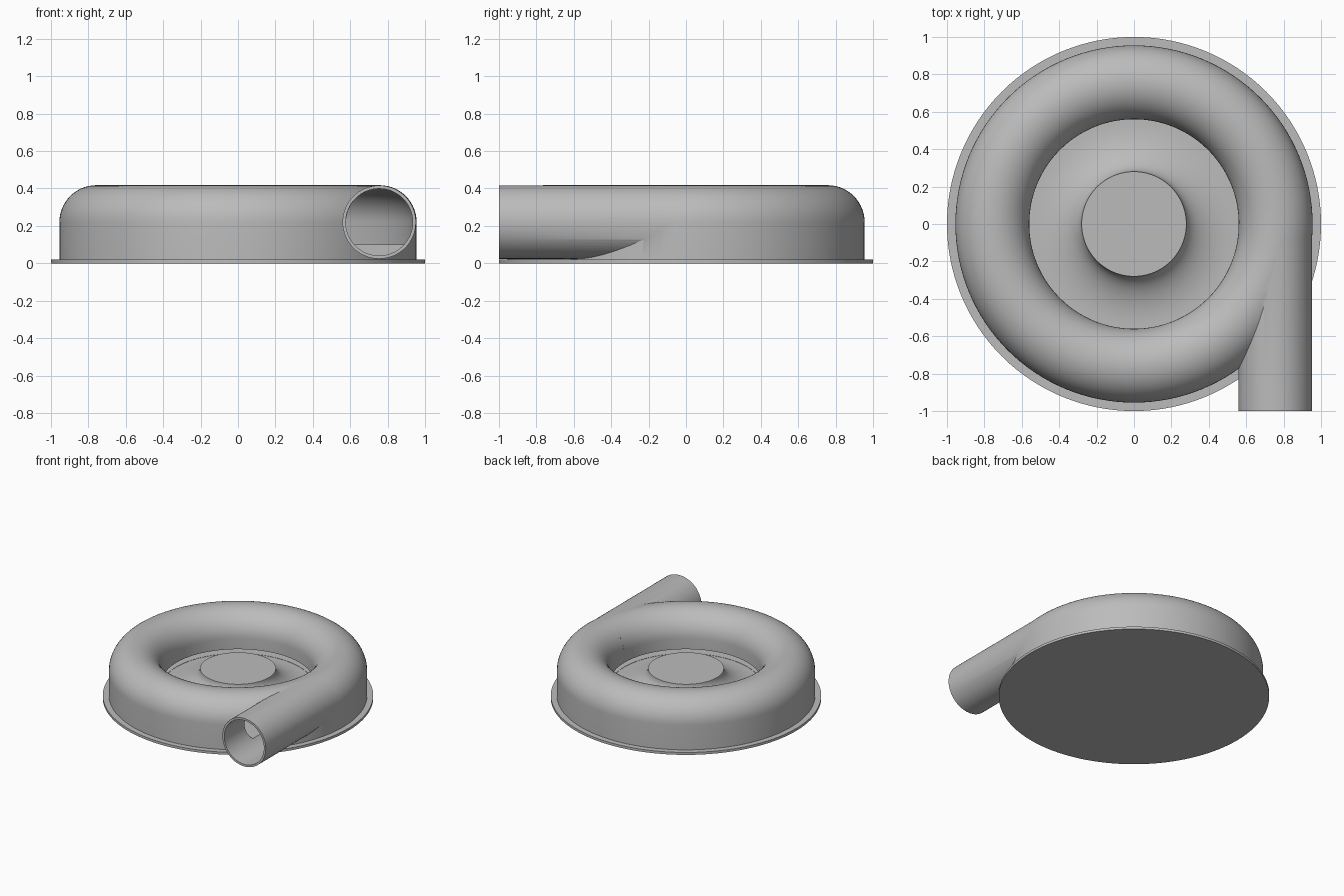
import bpy, bmesh, math
from mathutils import Matrix

cube = bpy.data.objects.get("Cube")
if cube:
    bpy.data.objects.remove(cube, do_unlink=True)

SEGMENTS = 128
TUBE_R, TUBE_Z = 0.7575, 0.22      # centre of the scroll cross-section
FLOOR = 0.10

metal = bpy.data.materials.new("grey_metal")
metal.use_nodes = True
GREY = (0.5, 0.5, 0.5, 1)
metal.diffuse_color = GREY
metal.node_tree.nodes["Principled BSDF"].inputs["Base Color"].default_value = GREY


def make_object(name, bm):
    bmesh.ops.remove_doubles(bm, verts=bm.verts, dist=1e-5)
    bmesh.ops.recalc_face_normals(bm, faces=bm.faces)
    mesh = bpy.data.meshes.new(name)
    bm.to_mesh(mesh)
    bm.free()
    mesh.materials.append(metal)
    obj = bpy.data.objects.new(name, mesh)
    bpy.context.collection.objects.link(obj)
    return obj


def arc(cx, cz, rx, rz, start, end, steps):
    angles = [math.radians(start + (end - start) * i / steps) for i in range(steps + 1)]
    return [(cx + rx * math.cos(a), cz + rz * math.sin(a)) for a in angles]


def lathe(name, profile, closed=False):
    bm = bmesh.new()
    verts = [bm.verts.new((r, 0, z)) for r, z in profile]
    edges = [bm.edges.new(pair) for pair in zip(verts, verts[1:])]
    if closed:
        edges.append(bm.edges.new((verts[-1], verts[0])))
    bmesh.ops.spin(bm, geom=verts + edges, cent=(0, 0, 0), axis=(0, 0, 1),
                   angle=math.tau, steps=SEGMENTS)
    return make_object(name, bm)


def pipe(name, radius, y0, y1):
    bm = bmesh.new()
    place = Matrix.Translation((0.755, (y0 + y1) / 2, TUBE_Z)) @ Matrix.Rotation(math.pi / 2, 4, "X")
    bmesh.ops.create_cone(bm, cap_ends=True, segments=64, radius1=radius,
                          radius2=radius, depth=y1 - y0, matrix=place)
    return make_object(name, bm)


def combine(target, other, operation):
    mod = target.modifiers.new(operation, "BOOLEAN")
    mod.operation, mod.solver, mod.object = operation, "EXACT", other
    bpy.context.view_layer.objects.active = target
    bpy.ops.object.modifier_apply(modifier=mod.name)
    bpy.data.objects.remove(other, do_unlink=True)


# Flanged housing with rounded scroll, eye and flared hub
housing = lathe("scroll_housing",
                [(0, 0), (1, 0), (1, 0.02), (0.955, 0.02)]
                + arc(TUBE_R, TUBE_Z, 0.1975, 0.1975, 0, 180, 28)
                + [(0.56, FLOOR - 0.002)]
                + arc(0.54, 0.24, 0.26, 0.242 - FLOOR, 270, 180, 16)
                + [(0, 0.24)])

# Outlet pipe leaving the scroll at a tangent
combine(housing, pipe("outlet_pipe", 0.196, -1, 0), "UNION")

# Hollow scroll chamber, open to the eye through a narrow slot
chamber = lathe("chamber_cutter",
                [(0.9375, FLOOR)] + arc(TUBE_R, TUBE_Z, 0.18, 0.18, 0, 180, 28)
                + [(0.5775, 0.135), (0.55, 0.135), (0.55, FLOOR)], closed=True)
combine(housing, chamber, "DIFFERENCE")

# Bore of the outlet pipe
combine(housing, pipe("bore_cutter", 0.179, -1.1, -0.002), "DIFFERENCE")

# Smooth shading with crisp rims
bpy.ops.object.select_all(action="DESELECT")
housing.select_set(True)
bpy.context.view_layer.objects.active = housing
bpy.ops.object.shade_smooth_by_angle(angle=math.radians(30))
